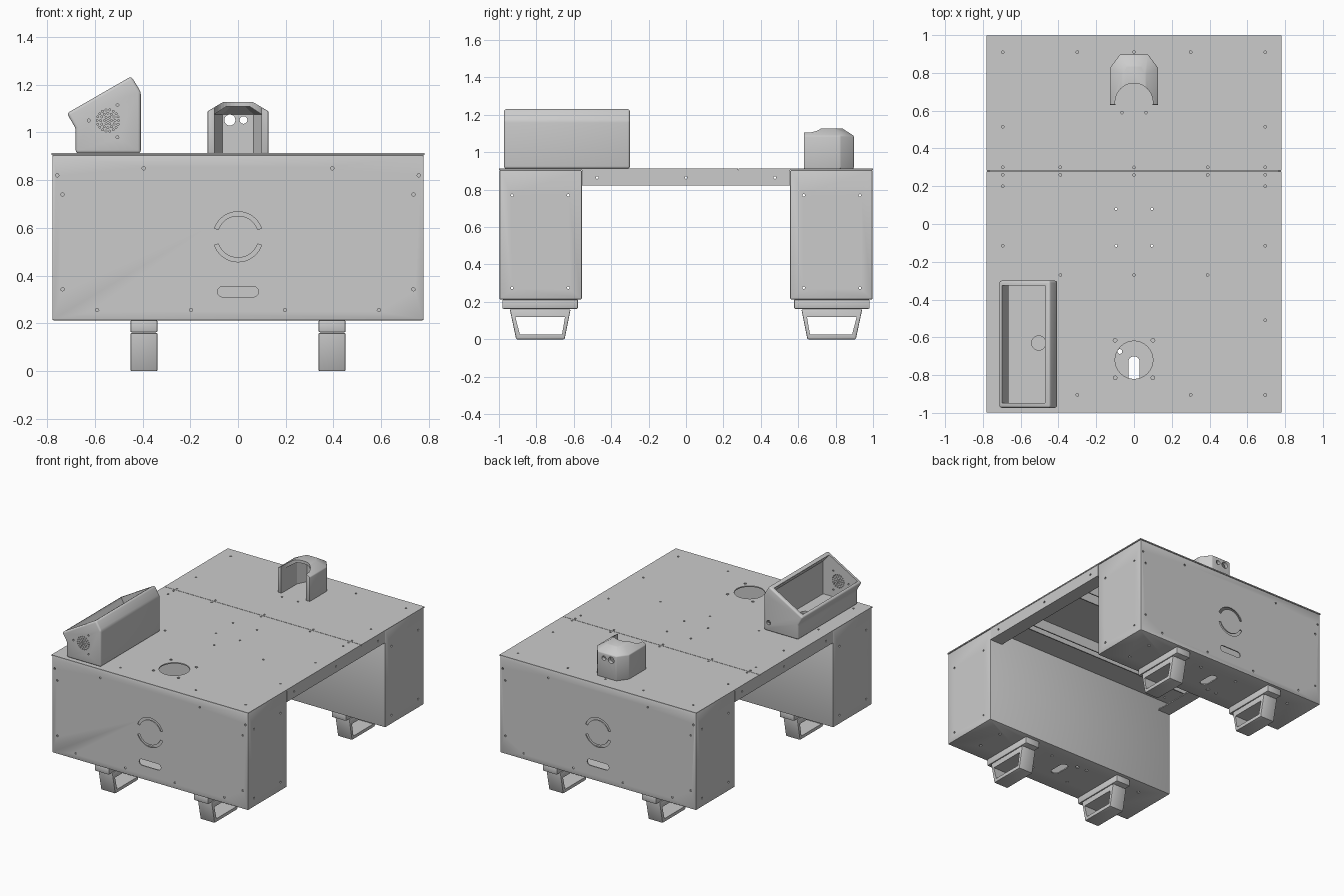
import bpy, bmesh
from math import sin, cos, pi, radians

if "Cube" in bpy.data.objects:
    bpy.data.objects.remove(bpy.data.objects["Cube"])

AX = {'x': lambda u, v, w: (w, u, v), 'y': lambda u, v, w: (u, w, v), 'z': lambda u, v, w: (u, v, w)}


def prism(pts, axis, lo, hi):
    """Two end rings of a 2D outline swept along an axis."""
    return [[AX[axis](u, v, w) for u, v in pts] for w in (lo, hi)]


def rect(u0, u1, v0, v1):
    return [(u0, v0), (u1, v0), (u1, v1), (u0, v1)]


def box(x0, x1, y0, y1, z0, z1):
    return prism(rect(x0, x1, y0, y1), 'z', z0, z1)


def circle(u, v, r, n=10, a0=0.0, a1=None):
    if a1 is None:
        return [(u + r * cos(2 * pi * i / n), v + r * sin(2 * pi * i / n)) for i in range(n)]
    return [(u + r * cos(radians(a0 + (a1 - a0) * i / n)),
             v + r * sin(radians(a0 + (a1 - a0) * i / n))) for i in range(n + 1)]


def obround(u, v, half, r, along_u=True):
    if along_u:
        return circle(u + half, v, r, 10, -90, 90) + circle(u - half, v, r, 10, 90, 270)
    return circle(u, v + half, r, 10, 0, 180) + circle(u, v - half, r, 10, 180, 360)


def make(name, solids):
    """Mesh object from one or more closed lofts."""
    bm = bmesh.new()
    for rings in solids:
        vs = [[bm.verts.new(p) for p in r] for r in rings]
        n = len(vs[0])
        for a, b in zip(vs, vs[1:]):
            for i in range(n):
                bm.faces.new((a[i], a[(i + 1) % n], b[(i + 1) % n], b[i]))
        bm.faces.new(vs[0])
        bm.faces.new(vs[-1])
    bmesh.ops.recalc_face_normals(bm, faces=bm.faces)
    me = bpy.data.meshes.new(name)
    bm.to_mesh(me)
    bm.free()
    ob = bpy.data.objects.new(name, me)
    bpy.context.collection.objects.link(ob)
    return ob


def activate(ob):
    bpy.ops.object.select_all(action='DESELECT')
    ob.select_set(True)
    bpy.context.view_layer.objects.active = ob


def bevel(ob, width, segments=3):
    activate(ob)
    m = ob.modifiers.new('round', 'BEVEL')
    m.width, m.segments, m.limit_method = width, segments, 'ANGLE'
    bpy.ops.object.modifier_apply(modifier=m.name)
    bpy.ops.object.shade_smooth_by_angle(angle=radians(30))
    return ob


def cut(ob, solids):
    cutter = make('cutter', solids)
    cutter.hide_render = True
    activate(ob)
    m = ob.modifiers.new('cut', 'BOOLEAN')
    m.operation, m.solver, m.object = 'DIFFERENCE', 'EXACT', cutter
    bpy.ops.object.modifier_apply(modifier=m.name)
    bpy.data.objects.remove(cutter)
    return ob


def holes(spots, axis, lo, hi, r=0.007):
    return [prism(circle(u, v, r), axis, lo, hi) for u, v in spots]


def both(*spots):
    return [(s * u, v) for u, v in spots for s in (-1, 1)]


T = 0.008       # sheet thickness
W, TOP = 0.778, 0.913

# Table top in two sheets meeting at a seam
front_top = make('front_top_panel', [box(-0.781, 0.781, -0.999, 0.279, TOP - T, TOP)])
cut(front_top, [prism(circle(0, -0.72, 0.1, 40), 'z', 0.8, 1)] + holes(
    both((0.695, 0.26), (0.39, 0.26), (0.695, 0.2), (0.695, -0.115), (0.39, -0.27),
         (0.3, -0.905), (0.695, -0.51), (0.695, -0.905), (0.095, 0.08), (0.095, -0.115))
    + [(0, 0.26), (0, -0.27)], 'z', 0.8, 1)
    + holes(both((0.1, -0.615), (0.1, -0.815)), 'z', 0.8, 1, 0.01))
back_top = make('back_top_panel', [box(-0.781, 0.781, 0.282, 0.999, TOP - T, TOP)])
cut(back_top, holes(both((0.695, 0.91), (0.3, 0.91), (0.695, 0.515), (0.695, 0.3),
                         (0.39, 0.3), (0.064, 0.59)) + [(0, 0.91), (0, 0.3)], 'z', 0.8, 1))

for s, end in ((-1, 'front'), (1, 'back')):
    # Hollow sheet cabinet under each end
    y0, y1 = sorted((s * 0.997, s * 0.557))
    cab = bevel(make(end + '_cabinet', [box(-W, W, y0, y1, 0.213, TOP - T)]), 0.006, 2)
    cut(cab, [box(-W + T, W - T, y0 + T, y1 - T, 0.213 + T, 1)])
    f0, f1 = sorted((s * 1.05, s * 0.95))
    # Vent arcs, grip slot and screw holes of the outer panel
    arcs = [circle(0, 0.563, 0.105, 24, a, a + 140) + circle(0, 0.563, 0.088, 24, a + 140, a)
            for a in (20, 200)]
    cuts = [prism(a, 'y', f0, f1) for a in arcs + [obround(0, 0.333, 0.064, 0.022)]]
    cuts += holes(both((0.395, 0.85), (0.735, 0.74), (0.735, 0.343), (0.59, 0.256),
                       (0.197, 0.256), (0.757, 0.82)), 'y', f0, f1)
    # Side panel screw holes
    sides = [(s * y, z) for y in (0.93, 0.63) for z in (0.77, 0.275)]
    for x in (-W, W):
        cuts += holes(sides, 'x', x - 0.04, x + 0.04)
    # Floor openings
    cuts.append(prism(obround(0, s * 0.77, 0.04, 0.03, False), 'z', 0.15, 0.25))
    cuts += holes([(-0.075, s * 0.675)], 'z', 0.15, 0.25, 0.013)
    cuts += holes(both((0.15, s * 0.67), (0.15, s * 0.87), (0.6, s * 0.67), (0.6, s * 0.87)), 'z', 0.15, 0.25, 0.01)
    cut(cab, cuts)

    # Legs: mounting block and tapered loop foot
    for x, side in ((-0.394, 'left'), (0.394, 'right')):
        block = prism(rect(s * 0.578, s * 0.982, 0.163, 0.213), 'x', x - 0.057, x + 0.057)
        bevel(make(f'{end}_{side}_leg_block', [block]), 0.006, 2)
        trap = [(s * u, v) for u, v in ((0.649, 0), (0.908, 0), (0.942, 0.16), (0.617, 0.16))]
        hole = [(s * u, v) for u, v in ((0.663, 0.025), (0.888, 0.025), (0.912, 0.118), (0.647, 0.118))]
        foot = bevel(make(f'{end}_{side}_foot', [prism(trap, 'x', x - 0.057, x + 0.057)]), 0.006, 2)
        cut(foot, [prism(hole, 'x', x - 0.1, x + 0.1)])

# Bridge skirts with an inward lip
for s, side in ((-1, 'left'), (1, 'right')):
    angle = [(s * u, v) for u, v in ((W, 0.905), (W, 0.822), (W - 0.1, 0.822),
                                     (W - 0.1, 0.83), (W - T, 0.83), (W - T, 0.905))]
    skirt = make(side + '_bridge_skirt', [prism(angle, 'y', -0.557, 0.557)])
    lo, hi = sorted((s * 0.75, s * 0.8))
    cut(skirt, holes([(y, 0.865) for y in (-0.475, 0, 0.475)], 'x', lo, hi))

# Cross rails under the top
for name, y, w in (('front_cross_rail', -0.27, 0.03), ('seam_cross_rail', 0.28, 0.05)):
    u = [(y - w, 0.905), (y - w, 0.832), (y - w + T, 0.832), (y - w + T, 0.897),
         (y + w - T, 0.897), (y + w - T, 0.832), (y + w, 0.832), (y + w, 0.905)]
    make(name, [prism(u, 'x', -0.765, 0.765)])

# Sloped console, open on the slanted side
profile = [(-0.68, TOP), (-0.407, TOP), (-0.407, 1.17), (-0.447, 1.235), (-0.717, 1.08), (-0.68, 1.017)]
console = bevel(make('console_housing', [prism(profile, 'y', -0.973, -0.3)]), 0.012)
pocket = [(-0.664, 0.929), (-0.424, 0.929), (-0.424, 1.163), (-0.465, 1.21), (-0.495, 1.262),
          (-0.715, 1.137), (-0.694, 1.08), (-0.664, 1.02)]
cut(console, [prism(pocket, 'y', -0.948, -0.325)])
# Speaker grille, screw holes, cable holes
grille = [(-0.545, 1.05)] + [p for k in (1, 2, 3) for p in circle(-0.545, 1.05, 0.015 * k, 6 * k)]
cut(console, holes(grille, 'y', -1, -0.93, 0.004)
    + holes([(-0.505, 1.115), (-0.625, 1.05), (-0.505, 0.98)], 'y', -1, -0.93, 0.006)
    + holes([(-0.445, 0.975)], 'y', -0.34, -0.28, 0.016)
    + [prism(circle(-0.505, -0.63, 0.038, 24), 'z', 0.9, 0.95)])


# Sensor hood: faceted shell open to the front
def hood_ring(w0, y0, w1, y1, front, z):
    half = [(-w0, front), (-w0, y0), (-w1, y1)]
    return [(x, y, z) for x, y in half] + [(-x, y, z) for x, y in reversed(half)]


hood = make('sensor_hood', [[hood_ring(0.128, 0.825, 0.075, 0.897, 0.63, TOP),
                             hood_ring(0.128, 0.825, 0.075, 0.897, 0.63, 1.088),
                             hood_ring(0.062, 0.79, 0.037, 0.835, 0.63, 1.128)]])
bevel(hood, 0.005, 2)
cut(hood, [[hood_ring(0.098, 0.81, 0.065, 0.872, 0.5, 0.9),
            hood_ring(0.098, 0.81, 0.065, 0.872, 0.5, 1.076),
            hood_ring(0.05, 0.77, 0.03, 0.81, 0.5, 1.108)]])
cut(hood, [prism(circle(0, 0.645, 0.1, 40), 'z', 0.85, 1.3)])
cut(hood, [prism(circle(-0.034, 1.052, 0.023, 20), 'y', 0.84, 0.95),
           prism(circle(0.023, 1.052, 0.016, 20), 'y', 0.84, 0.95)])
